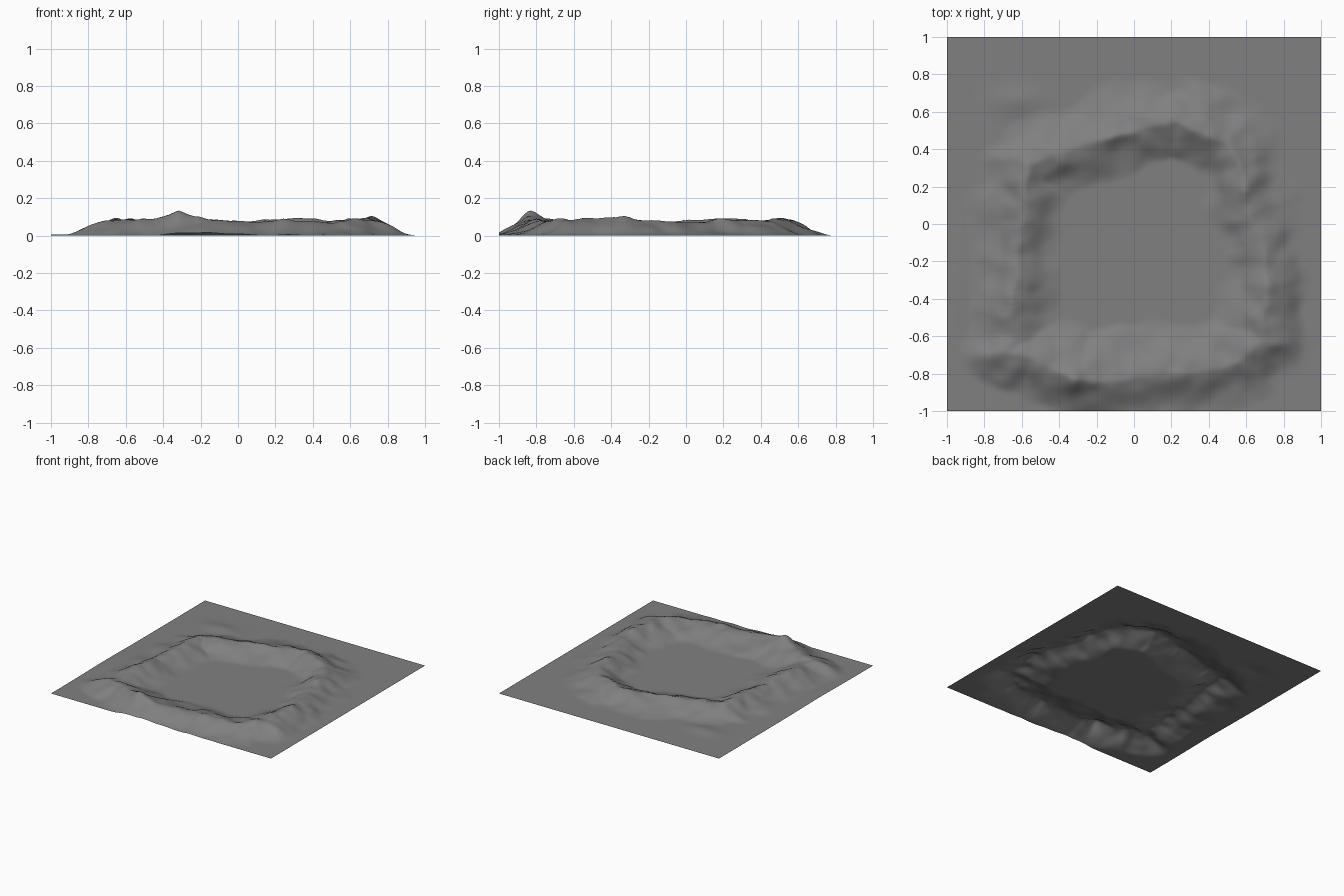
import bpy, math
from mathutils import Vector, noise

if "Cube" in bpy.data.objects:
    bpy.data.objects.remove(bpy.data.objects["Cube"])

# Crest of the rim: x, y, height (counter-clockwise from the south-west corner)
RIM = [(-.68, -.69, .085), (-.55, -.72, .085), (-.42, -.78, .10), (-.31, -.83, .125),
       (-.18, -.84, .09), (-.05, -.83, .08), (.1, -.80, .07), (.25, -.79, .09),
       (.4, -.79, .08), (.5, -.76, .065), (.6, -.70, .09), (.69, -.62, .09),
       (.69, -.5, .095), (.71, -.36, .10), (.70, -.2, .08), (.67, -.08, .075),
       (.61, .03, .07), (.60, .18, .09), (.57, .32, .085), (.48, .43, .08),
       (.35, .50, .095), (.21, .55, .09), (.03, .51, .078), (-.15, .46, .085),
       (-.35, .38, .082), (-.57, .31, .085), (-.58, .18, .09), (-.59, .02, .085),
       (-.62, -.15, .072), (-.63, -.32, .09), (-.66, -.48, .09), (-.65, -.6, .065)]
N = 140


def dense(rim, steps=6):
    out = []
    for i, a in enumerate(rim):
        b = rim[(i + 1) % len(rim)]
        for k in range(steps):
            out.append(Vector(a).lerp(Vector(b), k / steps))
    return out


CREST = dense(RIM)


def inside(x, y):
    c = False
    for i, a in enumerate(RIM):
        b = RIM[i - 1]
        if (a[1] > y) != (b[1] > y) and x < (b[0] - a[0]) * (y - a[1]) / (b[1] - a[1]) + a[0]:
            c = not c
    return c


def bump(x, y, cx, cy, rx, ry, h):
    return h * math.exp(-((x - cx) / rx) ** 2 - ((y - cy) / ry) ** 2)


def height(px, py):
    # slight wobble so the crest wanders
    x = px + .022 * noise.noise(Vector((px * 9, py * 9, 5)))
    y = py + .022 * noise.noise(Vector((px * 9, py * 9, 8)))
    best, ws, hs = 9.0, 0.0, 0.0
    for p in CREST:
        d2 = (p.x - x) ** 2 + (p.y - y) ** 2
        best = min(best, d2)
        w = 1 / (d2 + .0006) ** 3
        ws += w
        hs += w * p.z
    d = max(0.0, math.sqrt(best) - .006)
    south = min(1, max(0, (-y - .3) / .3))
    if inside(x, y):
        width = .21 + .10 * south
    else:
        width = .25 - .03 * south
    width *= 1 + .35 * noise.noise(Vector((x * 5, y * 5, 2)))
    t = max(0.0, 1 - d / width)
    z = hs / ws * (.6 * t * t * (3 - 2 * t) + .4 * t ** 2)
    z *= 1 + .12 * noise.noise(Vector((px * 11, py * 11, 3)))
    # low mounds on the outer plain
    z += bump(px, py, -.62, .66, .13, .07, .014)
    z += bump(px, py, .82, -.62, .08, .1, .02)
    z += bump(px, py, -.8, -.70, .08, .06, .015)
    z += bump(px, py, -.95, -.3, .1, .3, .006)
    return z


# Terrain sheet
verts = [(-1 + 2 * i / N, -1 + 2 * j / N, height(-1 + 2 * i / N, -1 + 2 * j / N))
         for j in range(N + 1) for i in range(N + 1)]
faces = [(j * (N + 1) + i, j * (N + 1) + i + 1, (j + 1) * (N + 1) + i + 1, (j + 1) * (N + 1) + i)
         for j in range(N) for i in range(N)]
mesh = bpy.data.meshes.new("crater_terrain")
mesh.from_pydata(verts, [], faces)
mesh.shade_smooth()
terrain = bpy.data.objects.new("crater_terrain", mesh)
bpy.context.collection.objects.link(terrain)

# Dark grey rock
rock = bpy.data.materials.new("dark_rock")
rock.diffuse_color = (.216, .216, .216, 1)
rock.use_nodes = True
rock.node_tree.nodes["Principled BSDF"].inputs["Base Color"].default_value = rock.diffuse_color
mesh.materials.append(rock)
